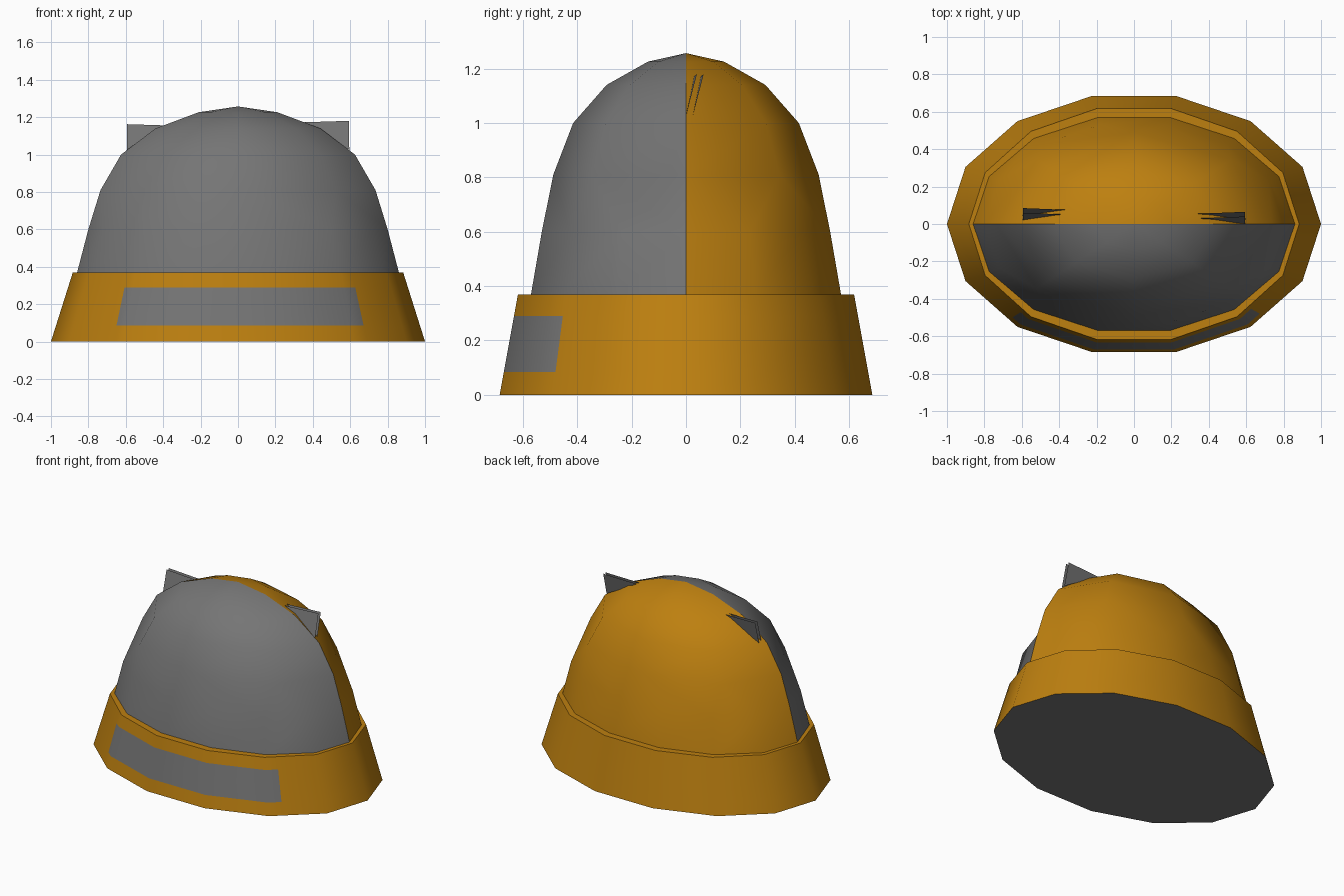
import bpy, bmesh, math

if "Cube" in bpy.data.objects:
    bpy.data.objects.remove(bpy.data.objects["Cube"])

SIDES = 14


def material(name, rgb):
    m = bpy.data.materials.new(name)
    m.diffuse_color = (*rgb, 1)
    m.use_nodes = True
    m.node_tree.nodes["Principled BSDF"].inputs["Base Color"].default_value = m.diffuse_color
    return m


orange = material("orange", (0.51, 0.215, 0.005))
grey = material("grey", (0.178, 0.178, 0.178))


def outline(t, sides=SIDES):
    """Point on a unit polygon; fractional t lies along a side."""
    k, f = int(t), t - int(t)
    a, b = (2 * math.pi * i / sides for i in (k, k + 1))
    return (math.cos(a) * (1 - f) + math.cos(b) * f,
            math.sin(a) * (1 - f) + math.sin(b) * f)


def ring(bm, ts, rx, ry, z, sides=SIDES):
    return [bm.verts.new((rx * x, ry * y, z))
            for x, y in (outline(t, sides) for t in ts)]


def bridge(bm, low, high):
    n = len(low)
    return [bm.faces.new((low[i], low[(i + 1) % n], high[(i + 1) % n], high[i]))
            for i in range(n)]


def zip_rows(bm, low, high):
    """Join two open rows that may have different numbers of points."""
    n, m = len(low) - 1, len(high) - 1
    i = j = 0
    while i < n or j < m:
        if n == m:
            bm.faces.new((low[i], low[i + 1], high[j + 1], high[j]))
            i, j = i + 1, j + 1
        elif j == m or (i < n and (i + 1) / n <= (j + 1) / m):
            bm.faces.new((low[i], low[i + 1], high[j]))
            i += 1
        else:
            bm.faces.new((low[i], high[j + 1], high[j]))
            j += 1


def finish(bm, name, mats, smooth=True):
    me = bpy.data.meshes.new(name)
    bm.to_mesh(me)
    bm.free()
    for m in mats:
        me.materials.append(m)
    ob = bpy.data.objects.new(name, me)
    bpy.context.collection.objects.link(ob)
    if smooth:
        bpy.ops.object.select_all(action='DESELECT')
        ob.select_set(True)
        bpy.context.view_layer.objects.active = ob
        bpy.ops.object.shade_smooth_by_angle(angle=math.radians(48))
    return ob


# Flared base band with a grey front panel cut in and a flat ledge on top
LEFT, RIGHT = 8.84, 12.24
ts = sorted(list(range(SIDES)) + [LEFT, RIGHT])
bm = bmesh.new()
rings = []
for z in (0, 0.085, 0.29, 0.37):
    f = z / 0.37
    rings.append(ring(bm, ts, 1 - 0.117 * f, 0.703 - 0.069 * f, z))
rings.append(ring(bm, ts, 0.855, 0.583, 0.37))
for row in range(4):
    for t, face in zip(ts, bridge(bm, rings[row], rings[row + 1])):
        if row == 1 and LEFT <= t < RIGHT:
            face.material_index = 1
bm.faces.new(rings[0][::-1]).material_index = 1
finish(bm, "base_band", (orange, grey))

# Dome in two halves: fourteen sides below, eight sides above
profile = [(0.86, 0.37, 14), (0.80, 0.60, 14), (0.735, 0.81, 8), (0.625, 1.0, 8),
           (0.44, 1.14, 8), (0.21, 1.226, 8)]
for name, half, mat in (("dome_back", 0, orange), ("dome_front", 1, grey)):
    bm = bmesh.new()
    prev = None
    for r, z, n in profile:
        h = n // 2
        cur = ring(bm, range(half * h, half * h + h + 1), r,
                   r * (0.68 if n == 14 else 0.664), z, n)
        if prev:
            zip_rows(bm, prev, cur)
        prev = cur
    tip = bm.verts.new((0, 0, 1.257))
    for a, b in zip(prev, prev[1:]):
        bm.faces.new((a, b, tip))
    finish(bm, name, (mat,))

# Leaning triangular fins on both shoulders, each a pair of thin leaves
for name, side, dy, dz in (("right_fin", 1, 0, 0), ("left_fin", -1, 0.02, -0.018)):
    bm = bmesh.new()
    for gap in (0, 0.025):
        corners = [(0.595, gap, 1.025), (0.593, 0.04 + gap, 1.18), (0.34, 0.03 + gap, 1.172)]
        bm.faces.new([bm.verts.new((side * x, y + dy, z + dz)) for x, y, z in corners])
    finish(bm, name, (grey,), smooth=False)
